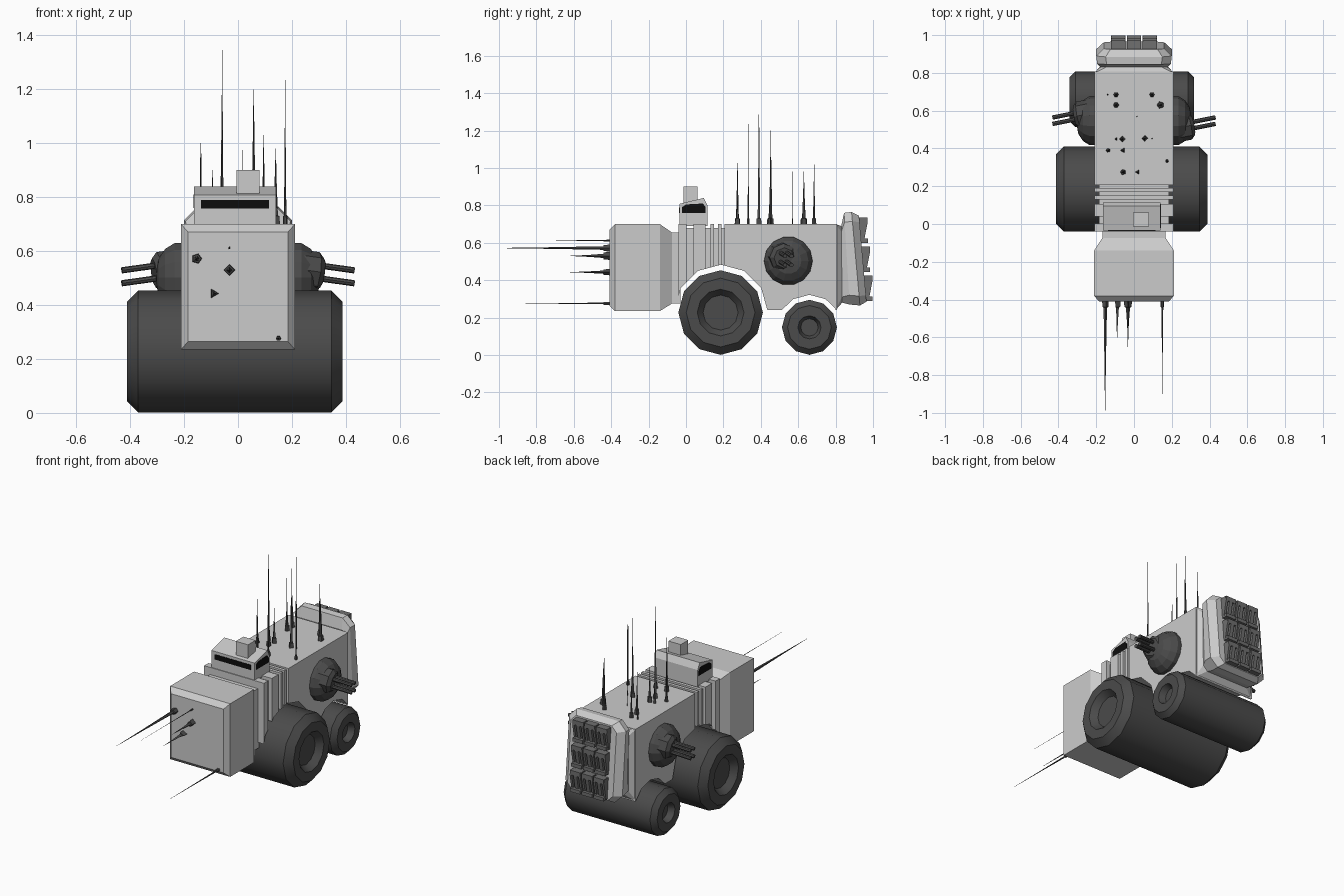
import bpy, bmesh
from math import sin, cos, pi, radians
from mathutils import Vector

if "Cube" in bpy.data.objects:
    bpy.data.objects.remove(bpy.data.objects["Cube"])


def material(name, v):
    m = bpy.data.materials.new(name)
    m.diffuse_color = (v, v, v, 1)
    m.use_nodes = True
    m.node_tree.nodes["Principled BSDF"].inputs["Base Color"].default_value = m.diffuse_color
    return m


DARK, METAL, BLACK = material("dark", .07), material("metal", .16), material("black", .004)


def loft(name, rings, mat=None, smooth=False):
    """Skin a row of equal-length rings and cap both ends."""
    bm = bmesh.new()
    vs = [[bm.verts.new(p) for p in r] for r in rings]
    n = len(vs[0])
    for a, b in zip(vs, vs[1:]):
        for i in range(n):
            bm.faces.new((a[i], a[(i + 1) % n], b[(i + 1) % n], b[i]))
    bm.faces.new(vs[0])
    bm.faces.new(vs[-1])
    bmesh.ops.recalc_face_normals(bm, faces=bm.faces)
    me = bpy.data.meshes.new(name)
    bm.to_mesh(me)
    bm.free()
    ob = bpy.data.objects.new(name, me)
    bpy.context.collection.objects.link(ob)
    if mat:
        me.materials.append(mat)
    if smooth:
        bpy.ops.object.select_all(action='DESELECT')
        bpy.context.view_layer.objects.active = ob
        ob.select_set(True)
        bpy.ops.object.shade_smooth_by_angle(angle=radians(40))
    return ob


def extrude(name, prof, x0, x1, mat=None):
    """Side profile in (y, z) swept across x."""
    return loft(name, [[(x, y, z) for y, z in prof] for x in (x0, x1)], mat)


def box(name, x0, x1, y0, y1, z0, z1, mat=None):
    return extrude(name, [(y0, z0), (y1, z0), (y1, z1), (y0, z1)], x0, x1, mat)


def turned(name, start, direction, steps, sides, mat=None, smooth=False):
    """Turned part: steps are (distance along axis, radius)."""
    q = Vector(direction).to_track_quat('Z', 'Y')
    rings = [[Vector(start) + q @ Vector((r * cos(2 * pi * i / sides), r * sin(2 * pi * i / sides), t))
              for i in range(sides)] for t, r in steps]
    return loft(name, rings, mat, smooth)


def octagon(yt, yb, hx, z0, z1, c):
    """Chamfered rectangle, leaning from yt at the top to yb at the bottom."""
    pts = [(-hx + c, z0), (hx - c, z0), (hx, z0 + c), (hx, z1 - c),
           (hx - c, z1), (-hx + c, z1), (-hx, z1 - c), (-hx, z0 + c)]
    return [(x, yb + (yt - yb) * (z - z0) / (z1 - z0), z) for x, z in pts]


def rect(y, hx, z0, z1):
    return [(-hx, y, z0), (hx, y, z0), (hx, y, z1), (-hx, y, z1)]


# hull slabs whose underside follows the two wheel arches
ARCHES = [[(cy + r * sin(k * pi / 6), cz + r * cos(k * pi / 6)) for k in range(-3, 4)]
          for cy, cz, r in ((.187, .235, .248), (.66, .15, .172))]


def underside(y):
    z = .24
    for arch in ARCHES:
        for (a, za), (b, zb) in zip(arch, arch[1:]):
            if a <= y <= b:
                z = max(z, za + (zb - za) * (y - a) / (b - a))
    return z


def slab(name, y0, y1, hx, top):
    mids = [y for arch in ARCHES for y, z in arch if y0 + .001 < y < y1 - .001]
    ys = [y0] + sorted(mids) + [y1]
    extrude(name, [(y, underside(y)) for y in ys] + [(y1, top), (y0, top)], -hx, hx)


slab("hull_core", -.04, .22, .185, .68)
for y0, y1 in ((-.04, .003), (.04, .105), (.13, .15), (.17, .19), (.207, .808)):
    slab("hull_slab", y0, y1, .21, .70)

# front block and its neck
loft("front_block", [rect(-.41, .185, .265, .67), rect(-.38, .211, .235, .70), rect(-.14, .211, .235, .70),
                     rect(-.075, .168, .275, .655), rect(-.03, .168, .275, .655)])

# cab with windows and roof hatch
extrude("cab", [(-.035, .69), (-.035, .808), (.095, .84), (.115, .80), (.115, .69)], -.163, .141)
box("front_window", -.138, .115, -.038, -.03, .758, .79, BLACK)
extrude("side_windows", [(-.022, .76), (-.022, .79), (.0, .805), (.09, .81), (.105, .79), (.105, .76)],
        -.165, .143, BLACK)
box("roof_hatch", -.006, .08, -.014, .062, .80, .90)

# rollers with recessed hubs
for name, cx, cy, cz, w, r, hub, c in (("front_roller", -.012, .185, .227, .40, .226, .125, .042),
                                       ("rear_roller", -.012, .66, .148, .329, .147, .062, .03)):
    half = [(w - .04, hub * .75), (w, hub), (w, r - c), (w - c, r)]
    turned(name, (cx, cy, cz), (1, 0, 0), [(-t, q) for t, q in half] + half[::-1], 12, DARK, True)

# flared rear plate
loft("rear_plate", [octagon(.80, .80, .21, .24, .70, .002), octagon(.83, .835, .178, .28, .69, .03),
                    octagon(.845, .875, .195, .27, .76, .05), octagon(.885, .93, .2, .265, .765, .05),
                    octagon(.925, .965, .16, .285, .745, .035)])

# grid of hooded vents on the rear plate
for row in range(3):
    zt = .735 - .155 * row
    zb = zt - .135
    yt, yb = .93 + (.74 - zt) * .085, .93 + (.74 - zb) * .085
    prof = [(yt - .03, zt), (yt + .035, zt), (yt + .04, zt - .03), (yb + .008, zb), (yb - .03, zb)]
    for x in (-.083, 0, .083):
        extrude("vent_hood", prof, x - .012, x + .012, METAL)
        for e in (-.031, .031):
            extrude("vent_side", prof, x + e - .007, x + e + .007, METAL)
        box("vent_sill", x - .036, x + .036, yb - .03, yb + .03, zb, zb + .022, METAL)
        box("vent_lintel", x - .036, x + .036, yt - .03, yt + .04, zt - .028, zt + .001, METAL)

# side gun turrets, each the other turned half round
for s in (1, -1):
    def place(x, y, z):
        return (s * x, .547 + s * y, z)
    aim = (s, s * .2, -.14)
    turned("turret_dome", place(.19, 0, .503), (s, 0, 0),
           [(0, .13), (.045, .13), (.08, .108), (.105, .07), (.112, .03)], 14, DARK)
    turned("gun_housing", place(.2, -.045, .535), aim, [(0, .075), (.095, .075), (.115, .055)], 8, DARK)
    for dy in (-.017, .017):
        for dz in (-.024, .024):
            turned("gun_barrel", place(.25, -.036 + dy, .53 + dz), aim, [(0, .0115), (.186, .0115)], 8, DARK)


# antennas: (u, v, tip, base radius, sides)
def spike(name, start, direction, length, r, sides):
    turned(name, start, direction, [(-.01, r), (.03, r * .85), (.032, r * .5),
                                    (length * .55, r * .22), (length, .0006)], sides, DARK)


for x, y, tip, r, n in ((-.14, .685, 1.0, .005, 4), (-.095, .685, .90, .014, 6), (-.095, .63, .88, .016, 6),
                        (.095, .685, 1.03, .014, 6), (.14, .63, .98, .02, 5), (.015, .57, 1.26, .003, 4),
                        (-.095, .45, .88, .009, 3), (-.06, .45, .92, .018, 4), (.058, .453, 1.2, .017, 4),
                        (.095, .453, .92, .004, 4), (-.137, .39, .98, .012, 5), (-.058, .39, 1.345, .016, 3),
                        (.175, .333, 1.235, .009, 6), (-.058, .275, 1.05, .016, 5), (.02, .275, .86, .015, 3)):
    spike("roof_antenna", (x, y, .70), (0, 0, 1), tip - .70, r, n)
for x, z, tip, r, n in ((-.153, .572, 1.0, .02, 5), (-.032, .612, .93, .005, 5), (-.032, .53, .62, .022, 4),
                        (-.09, .443, .62, .02, 3), (.15, .276, .9, .01, 6)):
    spike("front_antenna", (x, -.41, z), (0, -1, 0), tip - .41, r, n)
